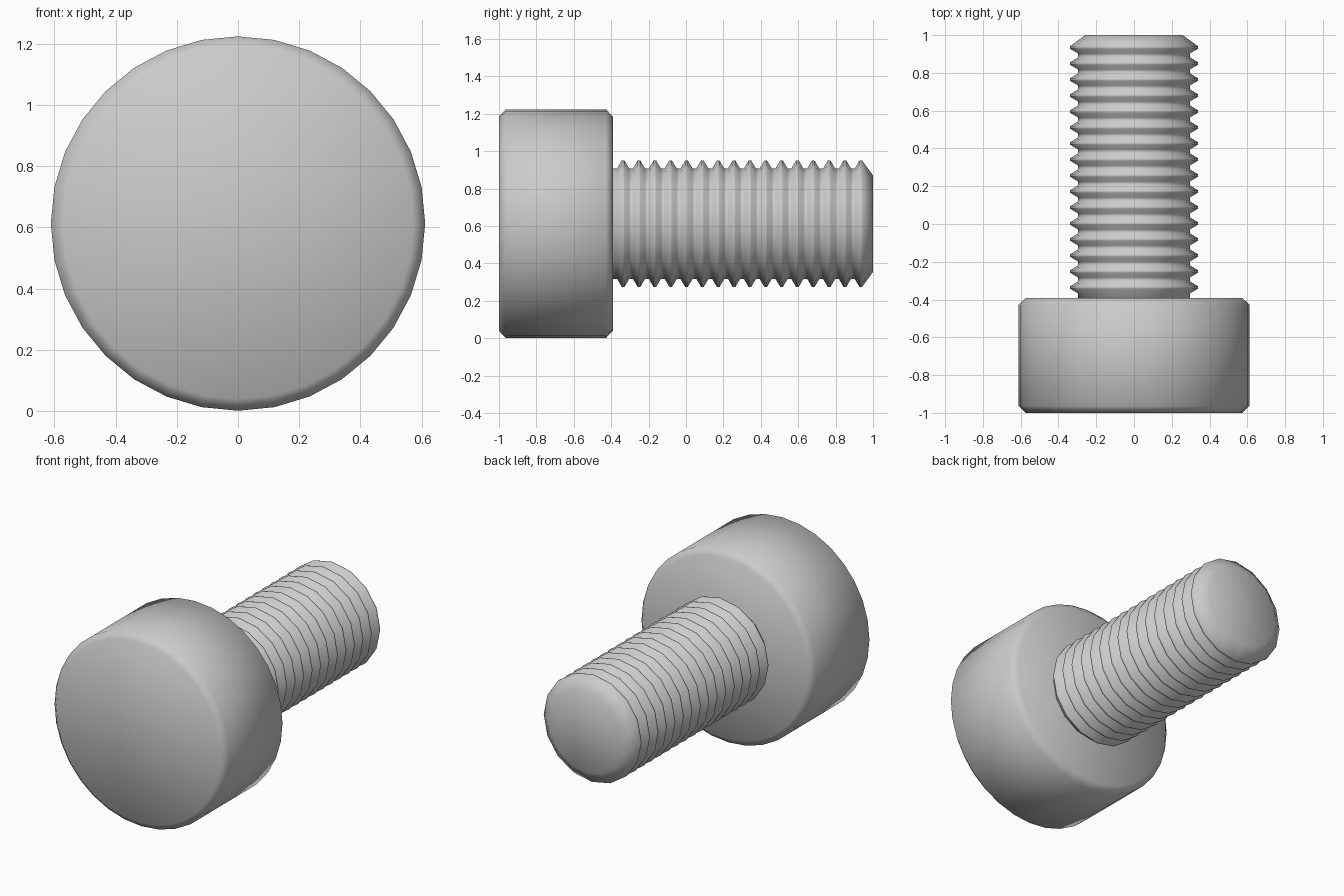
import bpy
import bmesh
from math import sin, cos, tau

if "Cube" in bpy.data.objects:
    bpy.data.objects.remove(bpy.data.objects["Cube"])

AXIS_Z = 0.6125  # height of the bolt's axis


def lathe(name, profile, sides):
    """Spin (y, radius) points around the bolt axis and cap both ends."""
    bm = bmesh.new()
    rings = []
    for y, r in profile:
        rings.append([bm.verts.new((r * cos(tau * i / sides), y,
                                    AXIS_Z + r * sin(tau * i / sides)))
                      for i in range(sides)])
    for a, b in zip(rings, rings[1:]):
        for i in range(sides):
            j = (i + 1) % sides
            bm.faces.new((a[i], a[j], b[j], b[i]))
    bm.faces.new(rings[0])
    bm.faces.new(rings[-1])
    bmesh.ops.recalc_face_normals(bm, faces=bm.faces)
    for f in bm.faces:
        f.smooth = True
    mesh = bpy.data.meshes.new(name)
    bm.to_mesh(mesh)
    bm.free()
    obj = bpy.data.objects.new(name, mesh)
    bpy.context.collection.objects.link(obj)
    return obj


# Cylindrical head with chamfered rims
lathe("bolt_head", [(-1.0, 0.573), (-0.963, 0.6115),
                    (-0.428, 0.6115), (-0.391, 0.573)], 32)

# Threaded shank: ring-shaped ridges, then a chamfered tip
ridges, pitch, first = 16, 0.0847, -0.336
thread = [(-0.41, 0.296)]
for k in range(ridges):
    y = first + k * pitch
    thread += [(y - 0.032, 0.296), (y - 0.007, 0.338), (y + 0.007, 0.338)]
    if k < ridges - 1:
        thread.append((y + 0.032, 0.296))
thread.append((1.0, 0.258))
lathe("threaded_shank", thread, 16)
